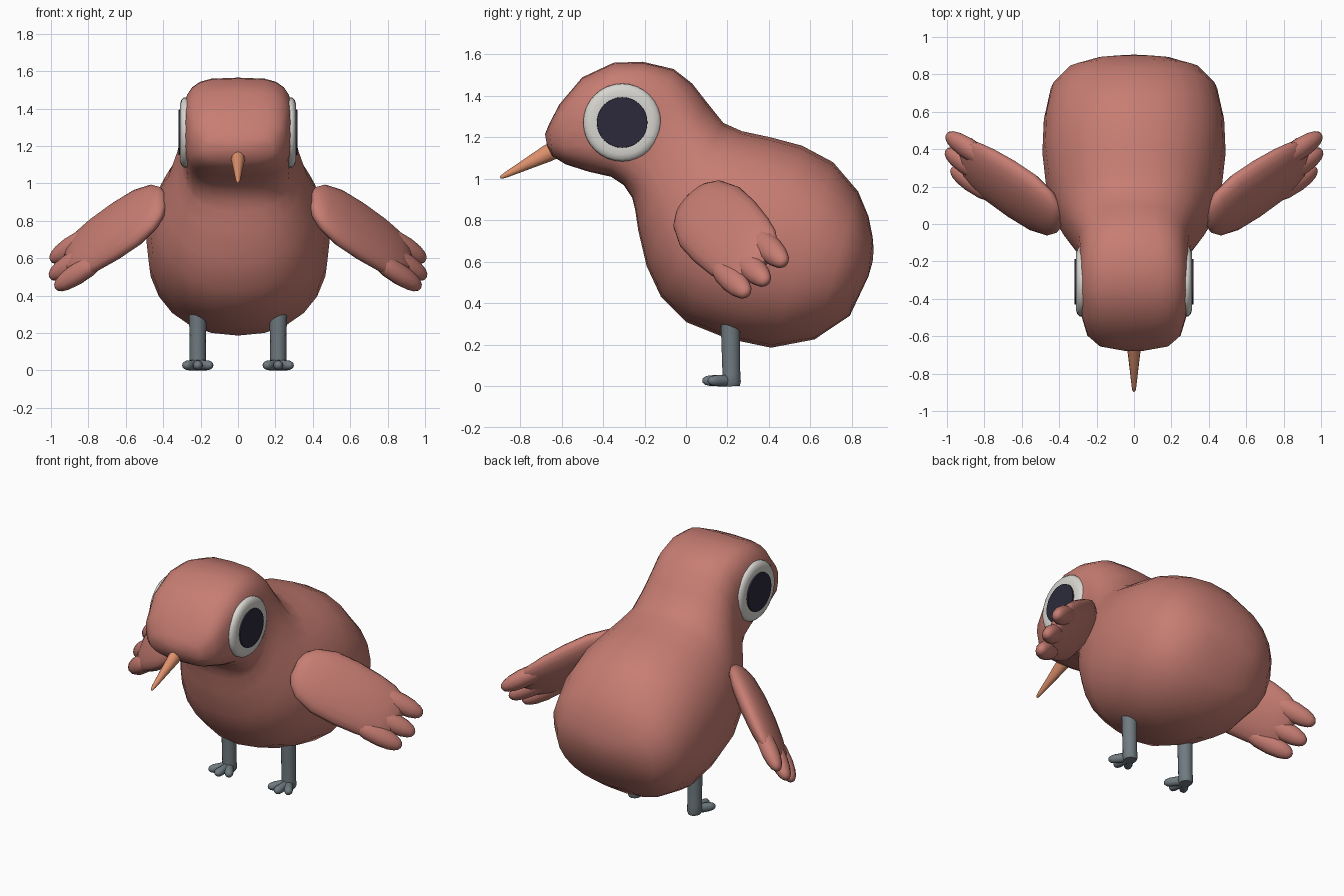
import bpy, bmesh, math
from mathutils import Vector as V

if "Cube" in bpy.data.objects:
    bpy.data.objects.remove(bpy.data.objects["Cube"])


def material(name, rgb):
    m = bpy.data.materials.new(name)
    m.diffuse_color = (*rgb, 1)
    m.use_nodes = True
    m.node_tree.nodes["Principled BSDF"].inputs["Base Color"].default_value = m.diffuse_color
    return m


PINK = material("dusty_pink", (0.57, 0.205, 0.17))
ORANGE = material("beak_orange", (0.72, 0.28, 0.15))
GREY = material("leg_grey", (0.16, 0.195, 0.215))
WHITE = material("eye_white", (0.68, 0.67, 0.63))
NAVY = material("pupil_navy", (0.025, 0.023, 0.043))


def loft(bm, rings, seg):
    """Skin a row of rings (centre, axis a, axis b, superellipse exponent)."""
    loops = []
    for c, a, b, n in rings:
        loop = []
        for i in range(seg):
            t = 2 * math.pi * i / seg
            p, q = math.cos(t), math.sin(t)
            p = math.copysign(abs(p) ** (2 / n), p)
            q = math.copysign(abs(q) ** (2 / n), q)
            loop.append(bm.verts.new(V(c) + V(a) * p + V(b) * q))
        loops.append(loop)
    for l0, l1 in zip(loops, loops[1:]):
        for i in range(seg):
            j = (i + 1) % seg
            bm.faces.new((l0[i], l0[j], l1[j], l1[i]))
    bm.faces.new(loops[0][::-1])
    bm.faces.new(loops[-1])


def tube(bm, start, direction, side, stations, seg):
    """Rounded limb: stations are (distance, half width, half thickness)."""
    d = V(direction).normalized()
    s = V(side).normalized()
    n = d.cross(s)
    loft(bm, [(V(start) + d * u, s * w, n * t, 2) for u, w, t in stations], seg)


def finish(name, bm, mat, angle=60, mirror=False):
    bmesh.ops.recalc_face_normals(bm, faces=bm.faces)
    me = bpy.data.meshes.new(name)
    bm.to_mesh(me)
    bm.free()
    me.materials.append(mat)
    ob = bpy.data.objects.new(name, me)
    bpy.context.collection.objects.link(ob)
    bpy.ops.object.select_all(action='DESELECT')
    ob.select_set(True)
    bpy.context.view_layer.objects.active = ob
    bpy.ops.object.shade_smooth_by_angle(angle=math.radians(angle))
    if mirror:
        ob.modifiers.new("mirror", 'MIRROR')
    return ob


# Body and head: slices from face to rump (top y, top z, bottom y, bottom z, half width, exponent)
slices = [
    (-.68, 1.215, -.67, 1.16, .06, 2.2), (-.66, 1.265, -.645, 1.11, .185, 2.5),
    (-.61, 1.36, -.58, 1.07, .25, 3), (-.50, 1.49, -.47, 1.035, .283, 3.4),
    (-.35, 1.56, -.36, 1.01, .293, 3.7), (-.21, 1.565, -.30, .97, .295, 3.7),
    (-.06, 1.53, -.26, .91, .293, 3.3), (.03, 1.46, -.245, .85, .303, 2.8),
    (.10, 1.37, -.23, .75, .335, 2.5), (.18, 1.27, -.19, .58, .385, 2.3),
    (.27, 1.23, -.12, .43, .435, 2.25), (.41, 1.20, 0, .31, .47, 2.2),
    (.56, 1.16, .20, .23, .49, 2.2), (.71, 1.08, .41, .186, .482, 2.2),
    (.83, .94, .62, .226, .445, 2.2), (.88, .82, .79, .34, .35, 2.2),
    (.90, .72, .88, .53, .19, 2.2), (.905, .66, .90, .60, .06, 2),
]
bm = bmesh.new()
rings = []
for ty, tz, by, bz, w, n in slices:
    top, bot = V((0, ty, tz)), V((0, by, bz))
    rings.append(((top + bot) / 2, (w, 0, 0), (top - bot) / 2, n))
loft(bm, rings, 24)
finish("body", bm, PINK, 80)

# Beak: slim drooping cone
bm = bmesh.new()
tube(bm, (0, -.60, 1.158), (0, -.30, -.155), (1, 0, 0),
     [(0, .04, .045), (.08, .036, .041), (.2, .023, .026), (.30, .013, .014),
      (.325, .009, .009), (.333, .004, .004)], 12)
finish("beak", bm, ORANGE)

# Eyes: rounded white disc with a flat dark pupil
eye = (0, -.308, 1.272)
bm = bmesh.new()
tube(bm, eye, (1, 0, 0), (0, 1, 0),
     [(.25, .18, .18), (.275, .188, .188), (.290, .187, .187), (.302, .176, .176),
      (.310, .155, .155), (.309, .125, .125)], 32)
finish("eye_white", bm, WHITE, mirror=True)
bm = bmesh.new()
tube(bm, eye, (1, 0, 0), (0, 1, 0), [(.308, .122, .122), (.3175, .121, .121)], 32)
finish("pupil", bm, NAVY, 30, mirror=True)

# Wings: flat paddle ending in three feather fingers
axis = V((.74, .475, -.475)).normalized()
chord = V((0, 1, 1)).normalized()
centre = V((.69, .21, .722))
bm = bmesh.new()
tube(bm, centre, axis, chord,
     [(-.40, .05, .02), (-.375, .11, .042), (-.32, .163, .06), (-.2, .202, .073),
      (-.05, .206, .076), (.1, .195, .07), (.2, .178, .058), (.27, .145, .042),
      (.31, .08, .02)], 20)
for v, tip in ((-.137, .385), (-.03, .425), (.095, .42)):
    profile = [(tip - .17 + .17 * math.sin(a), math.cos(a) ** .8)
               for a in (math.radians(k) for k in (-80, -50, -20, 10, 35, 55, 70, 84))]
    tube(bm, centre + chord * v, axis, chord,
         [(u, .064 * r, .054 * r) for u, r in profile], 12)
finish("wing", bm, PINK, 80, mirror=True)

# Legs with three splayed toes
bm = bmesh.new()
tube(bm, (.215, .22, 0), (0, -.02, 1), (1, 0, 0),
     [(0, .036, .04), (.02, .046, .046), (.06, .043, .044), (.2, .045, .046), (.36, .048, .048)], 14)
for dx, length in ((-.65, .132), (0, .14), (.65, .132)):
    tube(bm, (.215, .22, .027), (dx, -1, 0), (1, dx, 0),
         [(0, .028, .027), (.05, .025, .029), (length - .035, .027, .027),
          (length - .012, .022, .021), (length, .01, .01)], 10)
finish("leg", bm, GREY, mirror=True)
